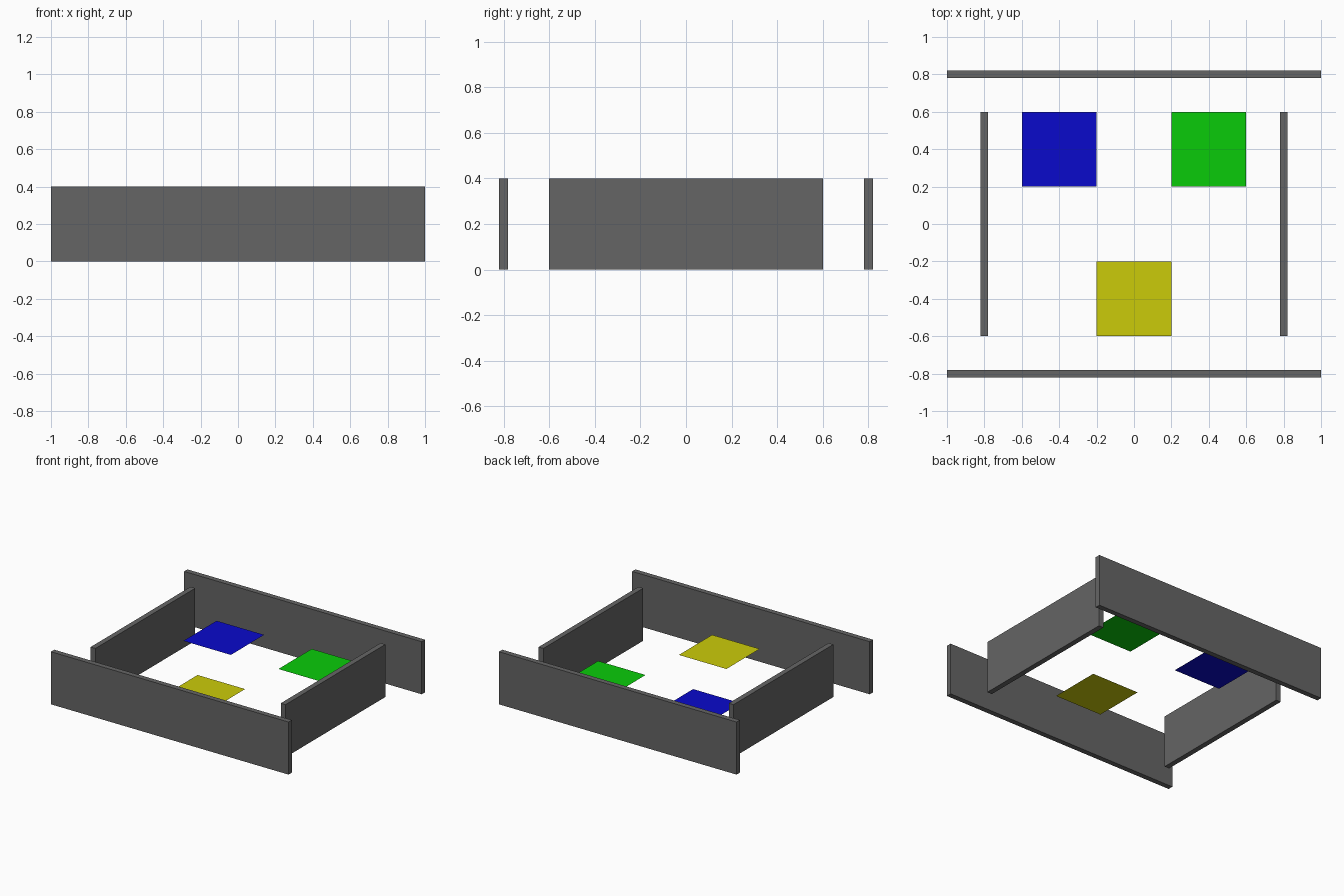
import bpy

if "Cube" in bpy.data.objects:
    bpy.data.objects.remove(bpy.data.objects["Cube"])


def paint(obj, color):
    mat = bpy.data.materials.new(obj.name + "_color")
    mat.diffuse_color = color
    mat.use_nodes = True
    mat.node_tree.nodes["Principled BSDF"].inputs["Base Color"].default_value = mat.diffuse_color
    obj.data.materials.append(mat)


def box(name, location, size):
    bpy.ops.mesh.primitive_cube_add(size=1, location=location)
    obj = bpy.context.object
    obj.name = name
    obj.scale = size
    bpy.ops.object.transform_apply(location=False, rotation=False, scale=True)
    paint(obj, (0.13, 0.13, 0.13, 1))


def pad(name, x, y, color):
    bpy.ops.mesh.primitive_plane_add(size=0.4, location=(x, y, 0.2))
    obj = bpy.context.object
    obj.name = name
    paint(obj, color)


# Long front and back walls
for name, side in (("front_wall", -1), ("back_wall", 1)):
    box(name, (0, 0.8 * side, 0.2), (2, 0.04, 0.4))

# Shorter side walls
for name, side in (("left_wall", -1), ("right_wall", 1)):
    box(name, (0.8 * side, 0, 0.2), (0.04, 1.2, 0.4))

# Flat coloured pads at mid height
low, high = 0.003, 0.6
pad("blue_pad", -0.4, 0.4, (low, low, high, 1))
pad("green_pad", 0.4, 0.4, (low, high, low, 1))
pad("yellow_pad", 0, -0.4, (high, high, low, 1))
